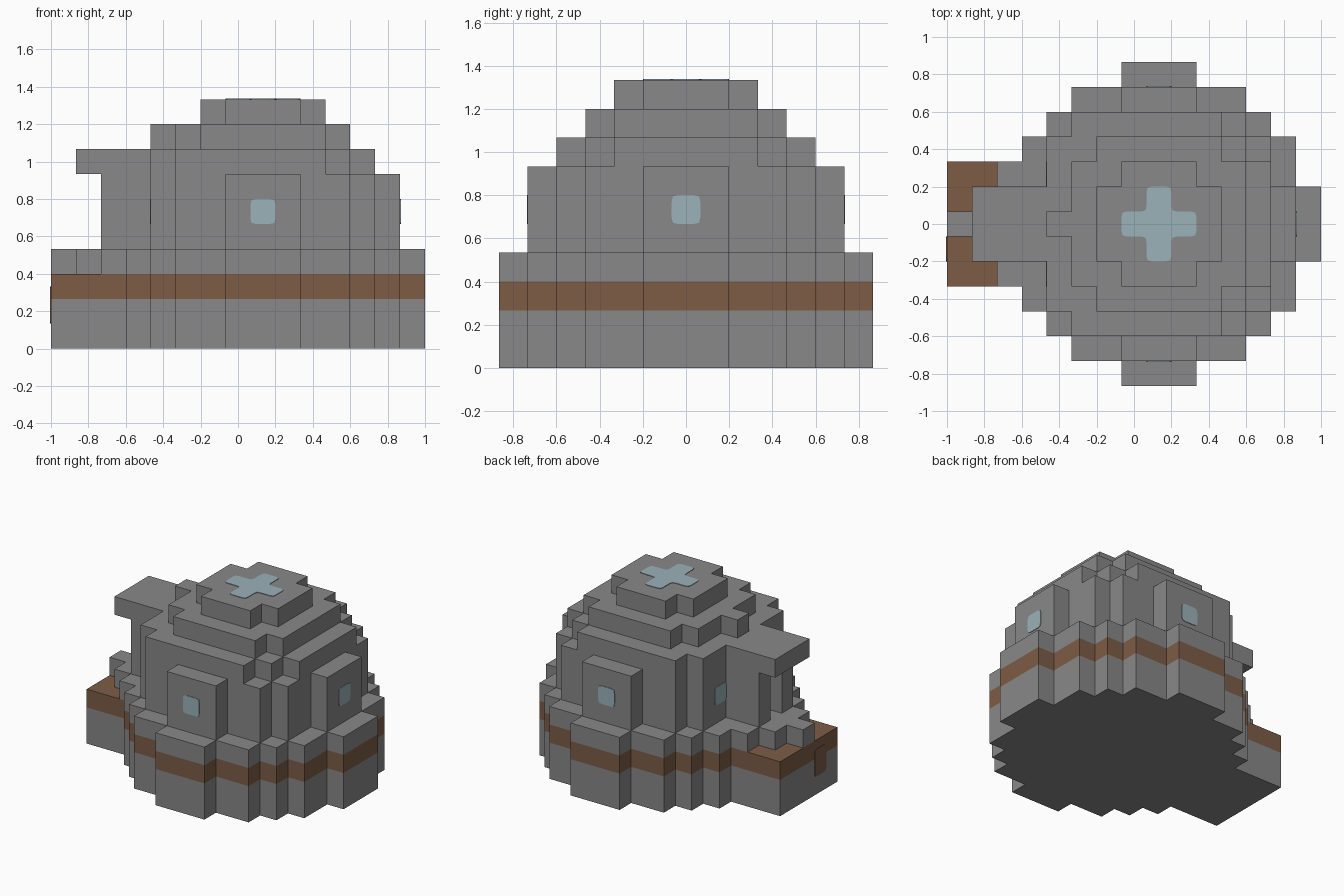
import bpy
import bmesh
from mathutils import Vector, Matrix

cube = bpy.data.objects.get("Cube")
if cube:
    bpy.data.objects.remove(cube, do_unlink=True)

U = 2 / 15                      # one block
CENTRE = Vector((U, 0, 0))      # dome axis


def material(name, rgb):
    m = bpy.data.materials.new(name)
    m.use_nodes = True
    m.diffuse_color = (*rgb, 1)
    m.node_tree.nodes["Principled BSDF"].inputs["Base Color"].default_value = (*rgb, 1)
    return m


STONE = material("stone grey", (0.246, 0.246, 0.246))
WOOD = material("wood brown", (0.205, 0.107, 0.061))
GLASS = material("pale blue glass", (0.328, 0.445, 0.485))


def prism(name, outline, depth, mat, matrix):
    """Extrude a flat outline (in blocks) along local z, then place it."""
    n = len(outline)
    pts = [Vector(p) for p in outline]
    pts = [p for i, p in enumerate(pts)
           if abs((p - pts[i - 1]).cross(pts[(i + 1) % n] - p)) > 1e-6]
    bm = bmesh.new()
    face = bm.faces.new([bm.verts.new((p.x, p.y, 0)) for p in pts])
    new = bmesh.ops.extrude_face_region(bm, geom=[face])["geom"]
    bmesh.ops.translate(bm, vec=(0, 0, depth),
                        verts=[v for v in new if isinstance(v, bmesh.types.BMVert)])
    bmesh.ops.transform(bm, matrix=Matrix.Translation(CENTRE) @ Matrix.Scale(U, 4) @ matrix,
                        verts=bm.verts)
    bmesh.ops.recalc_face_normals(bm, faces=bm.faces)
    mesh = bpy.data.meshes.new(name)
    bm.to_mesh(mesh)
    bm.free()
    mesh.materials.append(mat)
    obj = bpy.data.objects.new(name, mesh)
    bpy.context.collection.objects.link(obj)
    return obj


def tier(name, z0, z1, right, left=None, mat=STONE):
    """Stepped slab; right and left give the reach of each row from the middle out."""
    left = left or right
    top = len(right) - 1
    rows = range(-top, top + 1)
    outline = []
    for j in rows:
        x = right[abs(j)] + 0.5
        outline += [(x, j - 0.5), (x, j + 0.5)]
    for j in reversed(rows):
        x = -left[abs(j)] - 0.5
        outline += [(x, j + 0.5), (x, j - 0.5)]
    clean = [p for i, p in enumerate(outline) if p != outline[i - 1]]
    return prism(name, clean, z1 - z0, mat, Matrix.Translation((0, 0, z0)))


def rounded(corners, r=0.22):
    """Soften every corner of an outline."""
    out = []
    pts = [Vector(c) for c in corners]
    for i, p in enumerate(pts):
        a = p + (pts[i - 1] - p).normalized() * r
        b = p + (pts[(i + 1) % len(pts)] - p).normalized() * r
        out += [a, (a + b) * 0.2 + p * 0.6, b]
    return out


def plate(name, corners, mat, origin, turn=None):
    """Thin painted plate; turn is the compass angle of its facing, None is up."""
    m = Matrix.Translation(origin)
    if turn is not None:
        m = m @ Matrix.Rotation(turn, 4, "Z") @ Matrix.Rotation(PI / 2, 4, "X")
    return prism(name, rounded(corners), 0.03, mat, m)


PI = 3.14159265

# Foundation, with the porch reaching out on the right
ring = [6, 6, 5, 5, 4, 3, 1]
porch = [8, 8, 8] + ring[3:]
tier("foundation", 0, 2, ring, porch)
tier("wood_band", 2, 3, ring, porch, WOOD)
tier("ledge_and_steps", 3, 4, ring, [8, 7, 6] + ring[3:])

# Walls with window bays, and a doorway slot between two posts
wall = [5, 5, 4, 4, 3, 1]
tier("walls_and_door_posts", 4, 7, wall, [4, 6] + wall[2:])

# Stepped roof, with the canopy over the door
tier("roof_and_canopy", 7, 8, [4, 4, 4, 3, 2], [7, 7, 4, 4, 3])
tier("upper_roof", 8, 9, [3, 3, 3, 2], [4, 3, 3, 2])
tier("roof_cap", 9, 10, [2, 2, 1])

# Windows
h = 0.5
pane = [(-h, -h), (h, -h), (h, h), (-h, h)]
for name, x, y, turn in (("front", 0, -5.5, 0), ("left", 5.5, 0, PI / 2),
                         ("back", 0, 5.5, PI),
                         ("door_side_back", -4.5, 2, -PI / 2),
                         ("door_side_front", -4.5, -2, -PI / 2)):
    plate(name + "_window", pane, GLASS, (x, y, 5.5), turn)

# Cross-shaped skylight
w = 1.5
plate("skylight", [(-h, -w), (h, -w), (h, -h), (w, -h), (w, h), (h, h),
                   (h, w), (-h, w), (-h, h), (-w, h), (-w, -h), (-h, -h)],
      GLASS, (0, 0, 10))

# Wood patch hanging below the band at the porch end
plate("porch_wood_patch", [(-h, -h), (h, -h), (h, 1), (-h, 1)], WOOD,
      (-8.5, -1, 1.5), -PI / 2)
